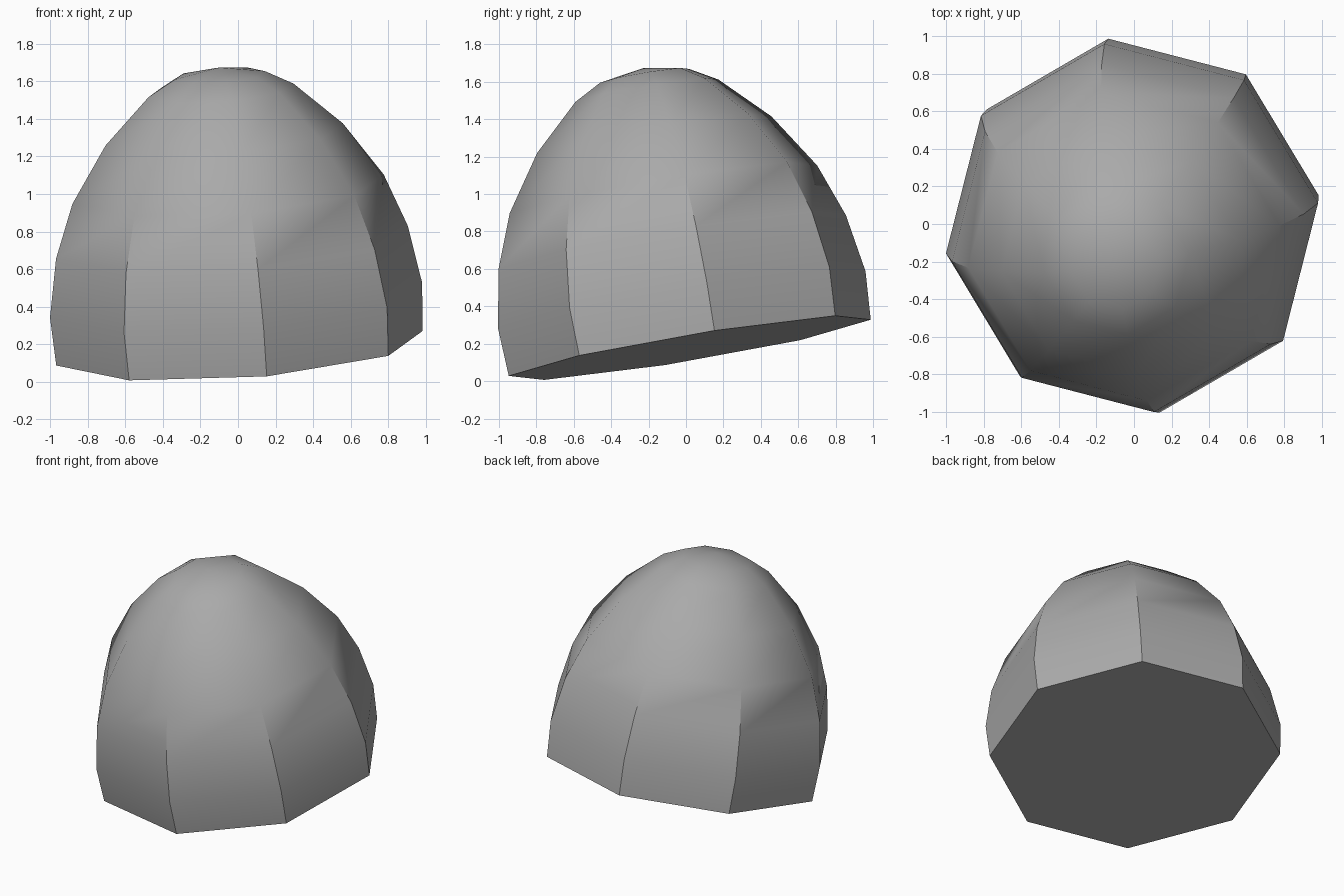
import bpy, bmesh, math
from mathutils import Vector, Matrix

cube = bpy.data.objects.get("Cube")
if cube:
    bpy.data.objects.remove(cube, do_unlink=True)

# Plain grey material
grey = bpy.data.materials.new("stone_grey")
grey.use_nodes = True
colour = (0.4, 0.4, 0.4, 1.0)
grey.diffuse_color = colour
grey.node_tree.nodes["Principled BSDF"].inputs["Base Color"].default_value = colour

# Dome profile: (radius, height along the axis), closed by an apex
SIDES = 8
PROFILE = [(0.99, 0.0), (1.005, 0.261), (0.95, 0.574), (0.841, 0.861),
           (0.641, 1.158), (0.391, 1.397), (0.243, 1.478)]
APEX = 1.52

# Tilted frame: axis, direction of the first corner, centre of the base
axis = Vector((-0.072, -0.166, 1.0)).normalized()
corner = Vector((0.98, 0.1325, 0.0925))
corner = (corner - axis * corner.dot(axis)).normalized()
side = axis.cross(corner)
tilt = Matrix((corner, side, axis)).transposed().to_4x4()
tilt.translation = (0.008, 0.02, 0.178)

bm = bmesh.new()
rings = []
for radius, height in PROFILE:
    angles = [2 * math.pi * i / SIDES for i in range(SIDES)]
    rings.append([bm.verts.new((radius * math.cos(a), radius * math.sin(a), height))
                  for a in angles])
tip = bm.verts.new((0, 0, APEX))

# Wall bands, top cap and flat base
for low, high in zip(rings, rings[1:]):
    for i in range(SIDES):
        j = (i + 1) % SIDES
        bm.faces.new((low[i], low[j], high[j], high[i]))
for i in range(SIDES):
    bm.faces.new((rings[-1][i], rings[-1][(i + 1) % SIDES], tip))
bm.faces.new(list(reversed(rings[0])))

bm.transform(tilt)
mesh = bpy.data.meshes.new("faceted_dome")
bm.to_mesh(mesh)
bm.free()
mesh.materials.append(grey)

dome = bpy.data.objects.new("faceted_dome", mesh)
bpy.context.collection.objects.link(dome)

# Sharp corners on the lower walls, smooth crown
bpy.ops.object.select_all(action='DESELECT')
dome.select_set(True)
bpy.context.view_layer.objects.active = dome
bpy.ops.object.shade_smooth_by_angle(angle=math.radians(39.5))
